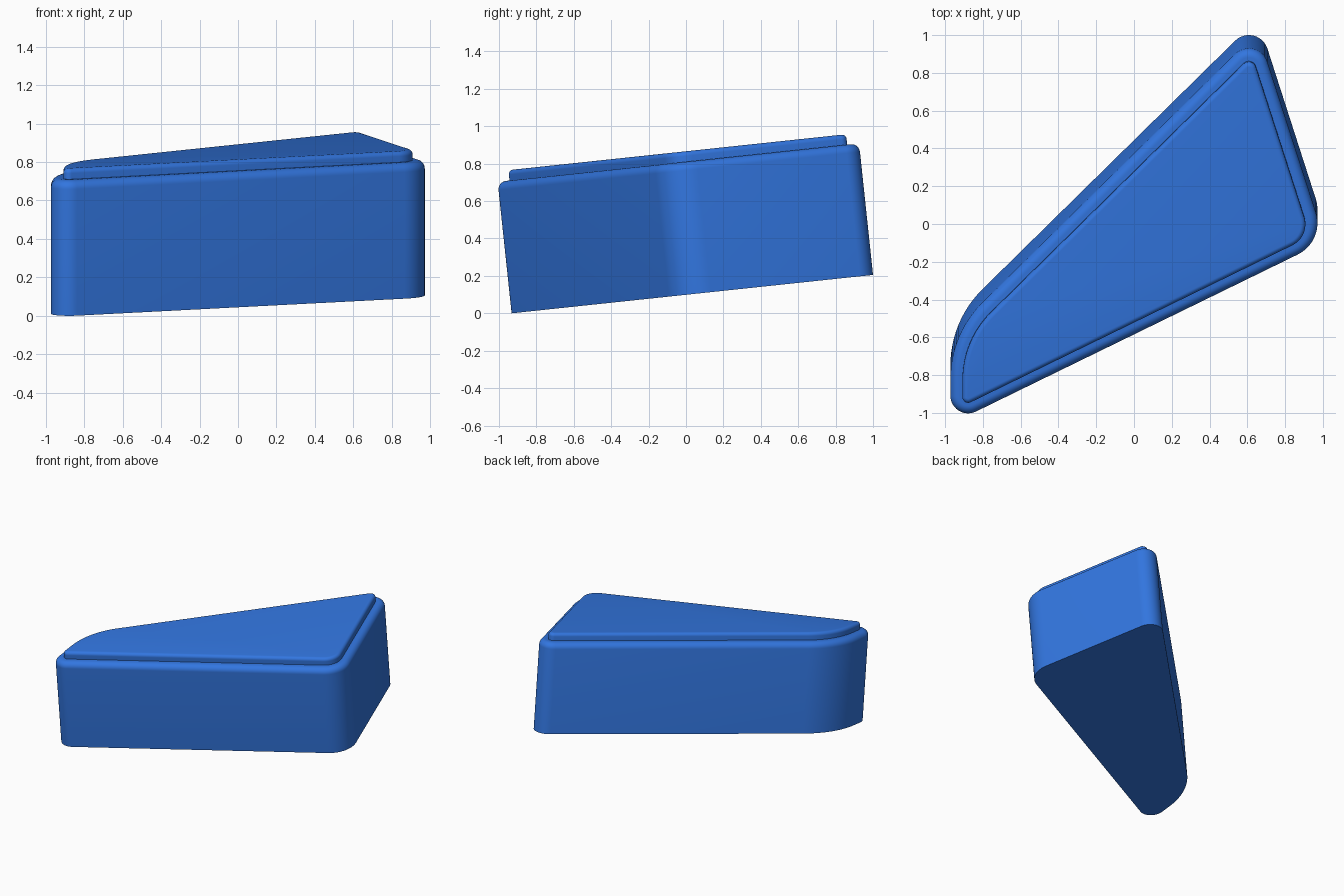
import bpy, bmesh
from math import sin, cos, tan, atan2, pi, radians
from mathutils import Vector, Matrix

if "Cube" in bpy.data.objects:
    bpy.data.objects.remove(bpy.data.objects["Cube"])

TILT = radians(6.06)

# Sharp corners of the footprint (counter-clockwise): x, y, corner radius
CORNERS = [(-0.972, -0.989, 0.094), (1.012, -0.021, 0.188),
           (0.655, 1.088, 0.103), (-0.972, -0.512, 0.57)]

blue = bpy.data.materials.new("blue")
blue.diffuse_color = (0.032, 0.18, 0.74, 1)
blue.use_nodes = True
blue.node_tree.nodes["Principled BSDF"].inputs["Base Color"].default_value = blue.diffuse_color


def outline(inset, steps=12):
    """Rounded footprint, moved inwards by inset."""
    pts = [Vector((x, y / cos(TILT))) for x, y, r in CORNERS]
    loop = []
    for i, p in enumerate(pts):
        r = CORNERS[i][2]
        to_prev = (pts[i - 1] - p).normalized()
        to_next = (pts[(i + 1) % len(pts)] - p).normalized()
        half = to_prev.angle(to_next) / 2
        centre = p + (to_prev + to_next).normalized() * r / sin(half)
        start = atan2(-to_prev.y, -to_prev.x) - pi / 2
        for k in range(steps + 1):
            a = start + (pi - 2 * half) * k / steps
            loop.append(centre + Vector((cos(a), sin(a))) * (r - inset))
    return loop


def rounded_slab(name, inset, bottom, top, fillet):
    """Prism on the tilted footprint with a rounded top edge."""
    levels = [(inset, bottom)]
    for k in range(9):
        a = k / 8 * pi / 2
        levels.append((inset + fillet * (1 - cos(a)), top - fillet * (1 - sin(a))))
    bm = bmesh.new()
    rings = [[bm.verts.new((p.x, p.y, z)) for p in outline(d)] for d, z in levels]
    n = len(rings[0])
    for low, high in zip(rings, rings[1:]):
        for i in range(n):
            j = (i + 1) % n
            bm.faces.new((low[i], low[j], high[j], high[i]))
    bm.faces.new(rings[0][::-1])
    bm.faces.new(rings[-1])
    bm.transform(Matrix.Translation((0, 0, 0.933 * tan(TILT)))
                 @ Matrix.Rotation(TILT, 4, 'X'))
    mesh = bpy.data.meshes.new(name)
    bm.to_mesh(mesh)
    bm.free()
    obj = bpy.data.objects.new(name, mesh)
    bpy.context.collection.objects.link(obj)
    mesh.materials.append(blue)
    bpy.ops.object.select_all(action='DESELECT')
    obj.select_set(True)
    bpy.context.view_layer.objects.active = obj
    bpy.ops.object.shade_smooth_by_angle(angle=radians(30))


# Main block and the raised pad on top
rounded_slab("body", 0, 0, 0.707, 0.045)
rounded_slab("top_pad", 0.064, 0.69, 0.763, 0.025)
